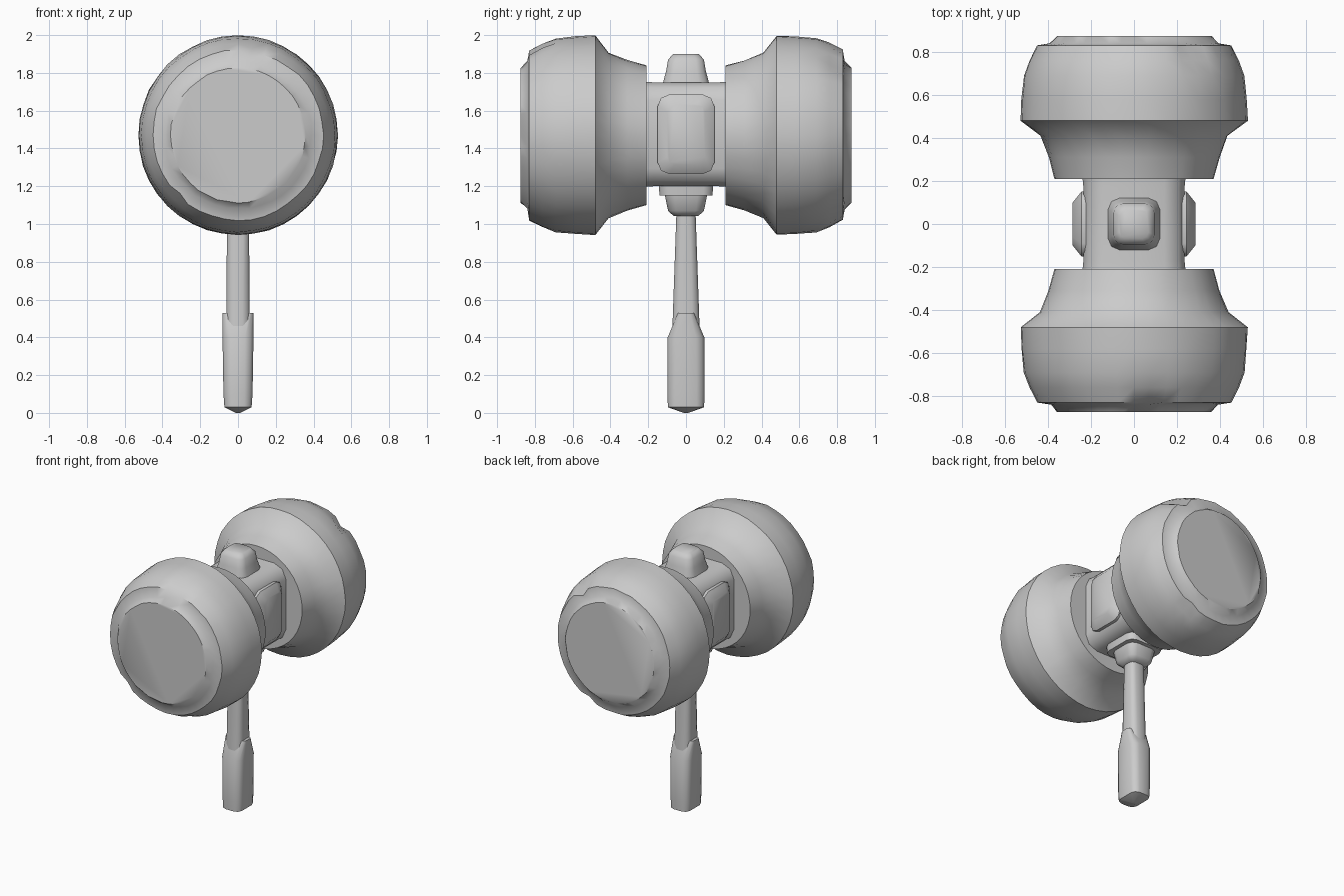
import bpy, bmesh, math, random
from mathutils import Vector

if "Cube" in bpy.data.objects:
    bpy.data.objects.remove(bpy.data.objects["Cube"])

random.seed(4)
HEAD_Z = 1.47


def finish(name, bm, angle=40):
    bmesh.ops.recalc_face_normals(bm, faces=bm.faces)
    me = bpy.data.meshes.new(name)
    bm.to_mesh(me)
    bm.free()
    ob = bpy.data.objects.new(name, me)
    bpy.context.collection.objects.link(ob)
    bpy.ops.object.select_all(action='DESELECT')
    ob.select_set(True)
    bpy.context.view_layer.objects.active = ob
    bpy.ops.object.shade_smooth_by_angle(angle=math.radians(angle))
    return ob


def skin(bm, rings):
    """Join rings of points into a closed skin."""
    rings = [[bm.verts.new(p) for p in r] for r in rings]
    n = len(rings[0])
    for a, b in zip(rings, rings[1:]):
        for i in range(n):
            j = (i + 1) % n
            bm.faces.new((a[i], a[j], b[j], b[i]))
    bm.faces.new(rings[0])
    bm.faces.new(rings[-1])


def loft(name, axis, sections, chamfer=0.35, centre=(0, 0, 0), angle=50):
    """Chamfered rectangles (position, half width, half depth) along an axis."""
    rings = []
    for t, a, b in sections:
        c = min(a, b) * chamfer
        k = c * 0.3
        corner = [(a, b - c), (a - k, b - k), (a - c, b)]
        pts = corner + [(-u, v) for u, v in reversed(corner)]
        pts += [(-u, -v) for u, v in pts]
        order = {'x': lambda u, v: (t, u, v),
                 'y': lambda u, v: (u, t, v),
                 'z': lambda u, v: (u, v, t)}[axis]
        rings.append([Vector(order(u, v)) + Vector(centre) for u, v in pts])
    bm = bmesh.new()
    skin(bm, rings)
    return finish(name, bm, angle)


# Worn striking drums: (distance from centre, radius, wear)
PROFILE = [(0.21, 0.37, 0), (0.31, 0.40, 0.006), (0.41, 0.44, 0.008),
           (0.48, 0.53, 0.004), (0.58, 0.525, 0.003), (0.69, 0.515, 0.005),
           (0.76, 0.49, 0.006), (0.83, 0.455, 0.008), (0.84, 0.395, 0.012),
           (0.875, 0.36, 0.006)]


def drum(name, side, chips):
    n = 40
    rings = []
    for y, r, wear in PROFILE:
        ring = []
        for i in range(n):
            a = 2 * math.pi * i / n
            rr = r - random.random() * wear
            for ca, depth in chips:
                d = abs((a - ca + math.pi) % (2 * math.pi) - math.pi)
                if 0.7 < y < 0.838 and d < 0.12:
                    rr -= depth * (1 - d / 0.12) * (y - 0.65) / 0.18
            ring.append((rr * math.cos(a), side * y, HEAD_Z + rr * math.sin(a)))
        rings.append(ring)
    bm = bmesh.new()
    skin(bm, rings)
    return finish(name, bm, 45)


drum("front_drum", -1, [(1.37, 0.055), (3.87, 0.025)])
drum("back_drum", 1, [(0.98, 0.05), (5.2, 0.02)])

# Central block between the drums
loft("head_block", 'y', [(-0.22, 0.24, 0.277), (-0.17, 0.235, 0.275),
                         (0.17, 0.235, 0.275), (0.22, 0.24, 0.277)],
     chamfer=0.4, centre=(0, 0, 1.475))

# Raised side plates
for label, s in (("left", -1), ("right", 1)):
    loft(label + "_plate", 'x', [(s * 0.2, 0.15, 0.21), (s * 0.245, 0.15, 0.21),
                                 (s * 0.285, 0.1, 0.16)],
         chamfer=0.4, centre=(0, 0, 1.475))

# Top knob, and the collar and flange below the block
loft("top_knob", 'z', [(1.72, 0.125, 0.125), (1.755, 0.12, 0.12), (1.81, 0.105, 0.105),
                       (1.87, 0.095, 0.095), (1.9, 0.068, 0.068)], chamfer=0.45)
loft("collar_flange", 'z', [(1.15, 0.14, 0.14), (1.22, 0.145, 0.145)])
loft("collar", 'z', [(1.042, 0.065, 0.065), (1.07, 0.095, 0.095),
                     (1.17, 0.115, 0.115), (1.21, 0.115, 0.115)], chamfer=0.45)

# Shaft and grip
loft("shaft", 'z', [(0.45, 0.062, 0.072), (1.08, 0.058, 0.05)], chamfer=0.6)
loft("grip", 'z', [(0.0, 0.012, 0.012), (0.03, 0.072, 0.096), (0.1, 0.077, 0.098),
                   (0.4, 0.082, 0.097), (0.53, 0.082, 0.042)], chamfer=0.55)
